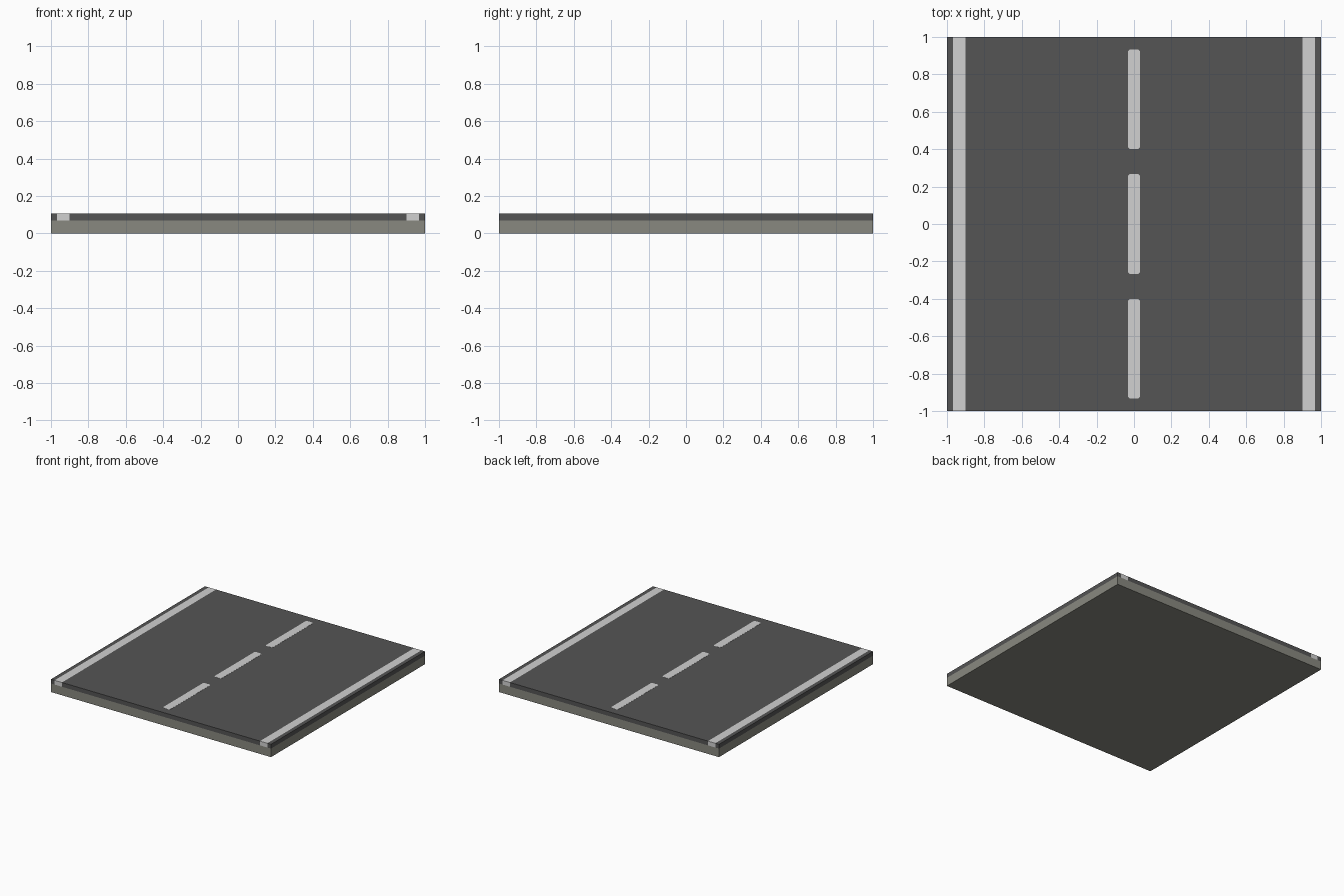
import bpy, bmesh

if "Cube" in bpy.data.objects:
    bpy.data.objects.remove(bpy.data.objects["Cube"])

TOP, SEAM = 0.105, 0.07


def material(name, rgb):
    m = bpy.data.materials.new(name)
    m.diffuse_color = (*rgb, 1)
    m.use_nodes = True
    m.node_tree.nodes["Principled BSDF"].inputs["Base Color"].default_value = m.diffuse_color
    return m


stone = material("warm grey base", (0.25, 0.25, 0.215))
asphalt = material("dark asphalt", (0.09, 0.09, 0.09))
paint = material("white paint", (0.64, 0.64, 0.64))


def finish(bm, name, mats):
    bm.normal_update()
    me = bpy.data.meshes.new(name)
    bm.to_mesh(me)
    bm.free()
    for m in mats:
        me.materials.append(m)
    ob = bpy.data.objects.new(name, me)
    bpy.context.collection.objects.link(ob)
    return ob


# Road slab: one box cut along the layer seam and the edge line borders
bm = bmesh.new()
bmesh.ops.create_cube(bm, size=1)
for v in bm.verts:
    v.co.x *= 2
    v.co.y *= 2
    v.co.z = (v.co.z + 0.5) * TOP
cuts = [((0, 0, SEAM), (0, 0, 1))]
cuts += [((x, 0, 0), (1, 0, 0)) for x in (-0.967, -0.9, 0.9, 0.967)]
for co, no in cuts:
    bmesh.ops.bisect_plane(bm, geom=bm.verts[:] + bm.edges[:] + bm.faces[:],
                           plane_co=co, plane_no=no)
# Base below the seam, painted edge lines and asphalt above it
for f in bm.faces:
    c = f.calc_center_median()
    if c.z < SEAM:
        f.material_index = 0
    else:
        f.material_index = 2 if 0.9 < abs(c.x) < 0.967 else 1
finish(bm, "road_slab", [stone, asphalt, paint])

# Centre line dashes: thin plates with clipped corners
for i, y in enumerate((-0.667, 0, 0.667)):
    bm = bmesh.new()
    w, h, k = 0.033, 0.267, 0.01
    pts = [(w, h - k), (w - k, h), (k - w, h), (-w, h - k),
           (-w, k - h), (k - w, -h), (w - k, -h), (w, k - h)]
    face = bm.faces.new([bm.verts.new((px, y + py, TOP + 0.001)) for px, py in pts])
    ext = bmesh.ops.extrude_face_region(bm, geom=[face], use_keep_orig=True)
    for v in ext["geom"]:
        if isinstance(v, bmesh.types.BMVert):
            v.co.z = TOP - 0.001
    bmesh.ops.recalc_face_normals(bm, faces=bm.faces[:])
    finish(bm, f"centre_dash_{i + 1}", [paint])
